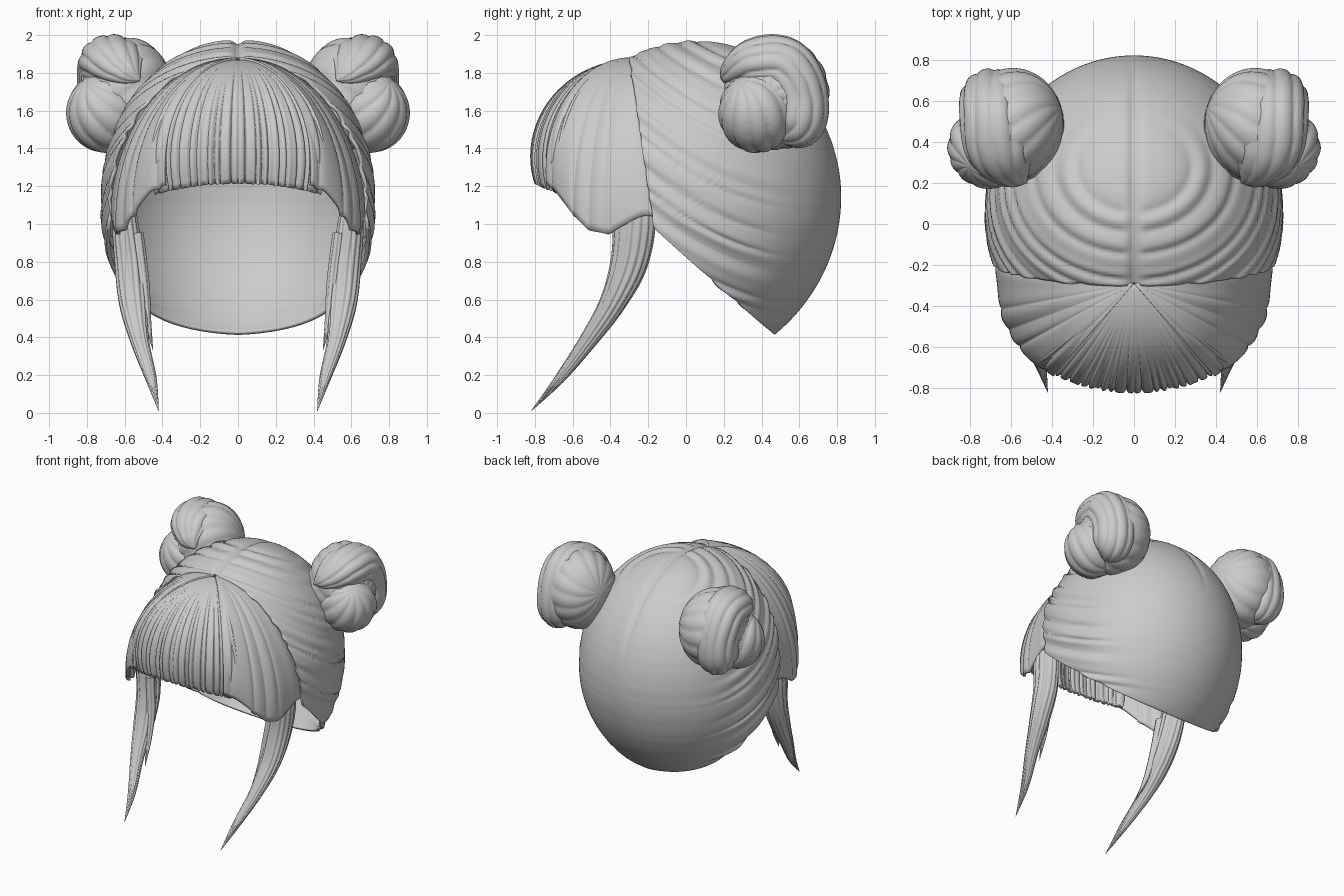
import bpy, bmesh
from math import sin, cos, pi, acos, sqrt, radians, exp
from mathutils import Vector

if "Cube" in bpy.data.objects:
    bpy.data.objects.remove(bpy.data.objects["Cube"])


def grid(name, fn, nu, nv, thick=0.0):
    """Smooth surface from fn(u, v) with u, v in 0..1, optionally thickened inward."""
    bm = bmesh.new()
    vs = [[bm.verts.new(fn(i / nu, j / nv)) for j in range(nv + 1)] for i in range(nu + 1)]
    for i in range(nu):
        for j in range(nv):
            bm.faces.new((vs[i][j], vs[i + 1][j], vs[i + 1][j + 1], vs[i][j + 1]))
    bmesh.ops.remove_doubles(bm, verts=bm.verts, dist=0.0003)
    bmesh.ops.recalc_face_normals(bm, faces=bm.faces)
    me = bpy.data.meshes.new(name)
    bm.to_mesh(me)
    bm.free()
    me.shade_smooth()
    ob = bpy.data.objects.new(name, me)
    bpy.context.collection.objects.link(ob)
    if thick:
        m = ob.modifiers.new("thickness", 'SOLIDIFY')
        m.thickness = thick
        m.offset = -1
    return ob


def smooth(a, b, x):
    t = min(1, max(0, (x - a) / (b - a)))
    return t * t * (3 - 2 * t)


def ridge(w):
    """Rounded strand profile with a crease at whole numbers, 0..1."""
    return sqrt(abs(sin(pi * w)))


def warp(w):
    """Uneven strand widths."""
    return w + 0.22 * sin(w * 2.3) + 0.12 * sin(w * 5.1 + 1)


def spline(pts, t):
    """Catmull-Rom through tuples of any length."""
    n = len(pts) - 1
    k = min(int(t * n), n - 1)
    f = t * n - k
    a, b, c, d = (pts[min(max(k + o, 0), n)] for o in (-1, 0, 1, 2))
    return [0.5 * (2 * q + (r - p) * f + (2 * p - 5 * q + 4 * r - s) * f * f
                   + (3 * q - p - 3 * r + s) * f ** 3) for p, q, r, s in zip(a, b, c, d)]


def strand(name, pts, side, lobes, depth, twist=0.0, nu=60, nv=72):
    """Ridged tube along (x, y, z, x radius, other radius) points."""
    def fn(u, v):
        p = spline(pts, u)
        tan = (Vector(spline(pts, min(1, u + .01))[:3]) - Vector(spline(pts, max(0, u - .01))[:3])).normalized()
        n1 = (Vector((1, 0, 0)) - tan * tan.x).normalized()
        n2 = tan.cross(n1)
        a = 2 * pi * v
        g = 1 - depth * (1 - ridge(lobes * v + twist * u))
        q = Vector(p[:3]) + (n1 * cos(a) * max(p[3], 0) + n2 * sin(a) * max(p[4], 0)) * g
        return (q.x * side, q.y, q.z)
    return grid(name, fn, nu, nv)


# Cap: ellipsoid swept from the front hairline to the nape, pivoting at the ears
C, RAD, Q = Vector((0, .05, 1.15)), (.72, .77, .82), (-.17, .98)


def cap(t, v):
    th = radians(98.3 - 139 * t)
    dy, dz = cos(th), sin(th)
    qy, qz = Q[0] - C.y, Q[1] - C.z
    a = (dy / RAD[1]) ** 2 + (dz / RAD[2]) ** 2
    b = qy * dy / RAD[1] ** 2 + qz * dz / RAD[2] ** 2
    k = 1 - (qy / RAD[1]) ** 2 - (qz / RAD[2]) ** 2 + b * b / a
    rc, r = -b / a, sqrt(k / a)
    fm = acos(max(-1, min(1, -rc / r)))
    s = 2 * v - 1
    f = s * fm
    d = rc + r * cos(f)
    p = Vector((RAD[0] * sqrt(k) * sin(f), Q[0] + dy * d, Q[1] + dz * d))
    p.x *= 1 + .1 * max(0, 1.15 - p.z)
    sag = t ** 6 * (1 - s ** 4)
    p.z -= .035 * sag
    p.y += .02 * sag
    # strands hang from the parting and hairline and sweep back under each bun
    y = p.y + .25
    h = p.z + .85 * y - .45 * y * y
    mask = (1 - .95 * smooth(.2, .55, p.y)) * smooth(0, .08, abs(p.x))
    g = .022 * mask * (abs(sin(pi * warp(h * 9))) - .6)
    g -= .025 * exp(-(p.x / .02) ** 2) * (1 - smooth(.35, .6, t))
    return C + (p - C) * (1 + g)


grid("hair_cap", cap, 170, 150, .02)


# Fringe and side panels: strands fanning from the front of the parting
def fan(al, s, drop, zend, lift, back=0.0):
    e = acos(max(-1, 1 - (1.87 - zend) / drop)) * s
    r = (.53 + .13 * sin(al) ** 2 + lift) * sin(e)
    return Vector((r * sin(al), -.29 - r * cos(al) + back * s ** 2.5,
                   1.87 + lift - drop * (1 - cos(e))))


def fringe(u, s):
    al = radians(-50 + 100 * u)
    w = ridge(warp(abs(u - .5) * 21))
    zend = 1.25 - .06 * (2 * u - 1) ** 2 - .045 * w
    return fan(al, s, .51 + .03 * abs(2 * u - 1), zend, .035 * s * s * (w - .8))


grid("fringe", fringe, 240, 32, .025)


def make_panel(side):
    def panel(u, s):
        deg = 41 + 59 * u
        w = ridge(warp(u * 5 + .5))
        drop = .6 + .26 * smooth(0, .55, u)
        zend = 1.19 - .25 * smooth(0, .6, u) + .09 * smooth(.62, .85, u)
        p = fan(radians(deg), s, drop, zend, .012 + .015 * s * (w - .8), .1 * smooth(.6, 1, u))
        return (p.x * side, p.y, p.z)
    return panel


# Long face-framing lock and its short wisp
LOCK = [(.60, -.27, 1.30, .02, .06), (.60, -.27, 1.05, .065, .11), (.575, -.30, .80, .08, .10),
        (.555, -.39, .58, .075, .07), (.52, -.52, .38, .05, .047), (.46, -.67, .18, .03, .027),
        (.42, -.82, .01, .001, .001)]
WISP = [(.53, -.34, .95, .03, .04), (.50, -.37, .70, .03, .035),
        (.48, -.43, .50, .02, .025), (.45, -.52, .33, .001, .001)]

# Bun parts: rounded body, protruding coil, thick strand wrapped over the top and back
WRAP = [(.52, .20, 1.76, .002, .002), (.58, .25, 1.80, .10, .08), (.65, .37, 1.85, .17, .14),
        (.68, .52, 1.83, .17, .16), (.69, .60, 1.68, .16, .155), (.69, .58, 1.52, .14, .14),
        (.66, .46, 1.45, .002, .002)]


def make_ball(side, c, rad, axis, lobes, depth, swirl):
    ax = Vector(axis).normalized()
    e1 = ax.orthogonal().normalized()
    e2 = ax.cross(e1)

    def ball(u, v):
        th, ph = pi * u, 2 * pi * v
        g = 1 - depth * sin(th) * (1 - ridge(lobes * v + swirl * u))
        d = (ax * cos(th) + (e1 * cos(ph) + e2 * sin(ph)) * sin(th)) * g
        return ((c[0] + d.x * rad[0]) * side, c[1] + d.y * rad[1], c[2] + d.z * rad[2])
    return ball


for side, label in ((1, "right"), (-1, "left")):
    grid(label + "_side_panel", make_panel(side), 90, 36, .02)
    strand(label + "_long_lock", LOCK, side, 14, .18)
    strand(label + "_wisp", WISP, side, 5, .25, nu=24, nv=30)
    grid(label + "_bun_body", make_ball(side, (.59, .48, 1.69), (.25, .28, .30), (1, -.3, -.2), 14, .05, 2), 44, 98)
    grid(label + "_bun_coil", make_ball(side, (.70, .375, 1.59), (.21, .205, .215), (.5, -.5, .8), 11, .08, 2), 44, 99)
    strand(label + "_bun_wrap", WRAP, side, 11, .10, 1.2, 60, 99)
